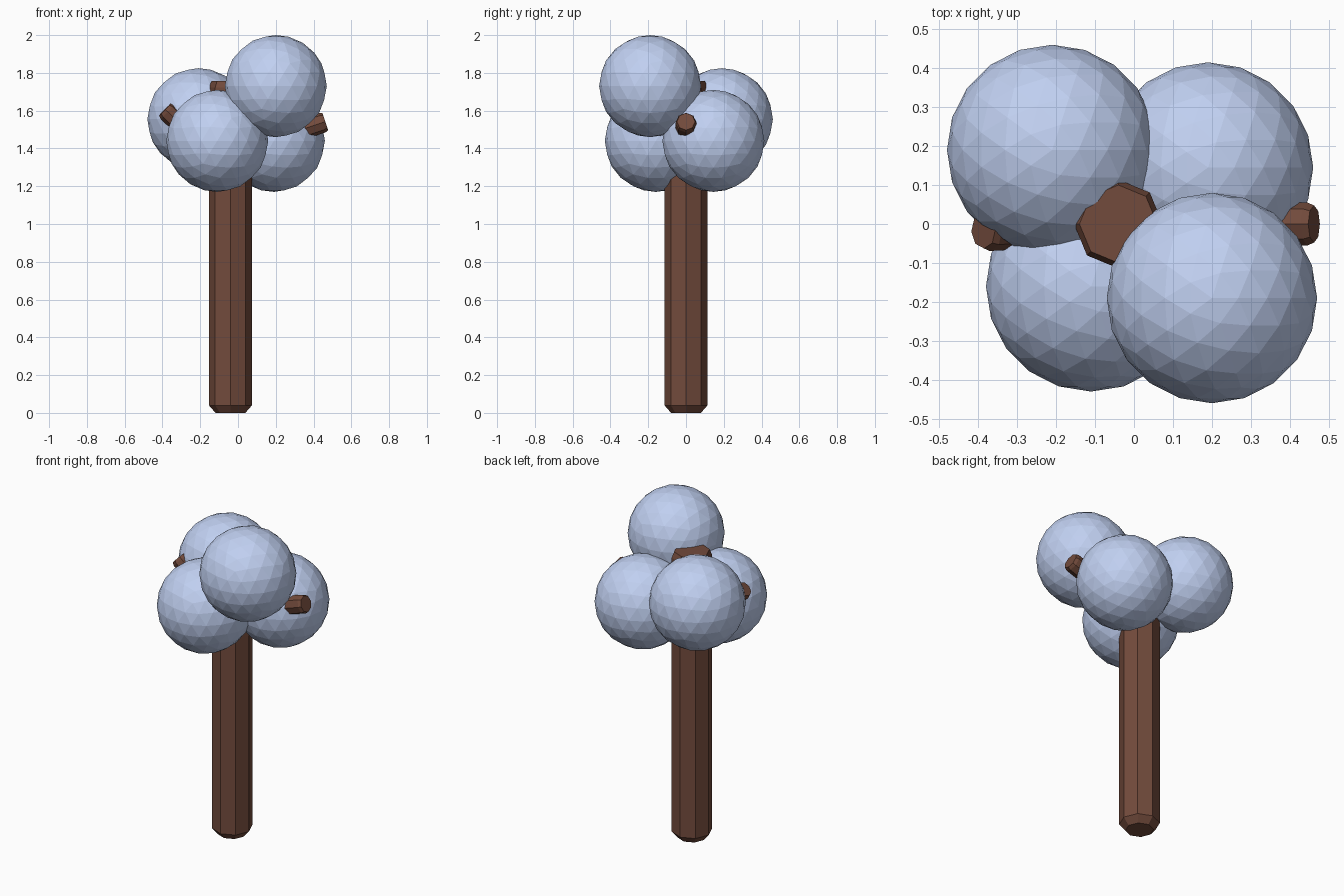
import bpy, bmesh, math
from mathutils import Vector

if "Cube" in bpy.data.objects:
    bpy.data.objects.remove(bpy.data.objects["Cube"])


def material(name, color):
    m = bpy.data.materials.new(name)
    m.diffuse_color = color
    m.use_nodes = True
    m.node_tree.nodes["Principled BSDF"].inputs["Base Color"].default_value = m.diffuse_color
    return m


BARK = material("bark", (0.17, 0.07, 0.045, 1))
LEAF = material("foliage", (0.53, 0.63, 0.88, 1))


def add_object(name, bm, mat):
    bmesh.ops.recalc_face_normals(bm, faces=bm.faces)
    mesh = bpy.data.meshes.new(name)
    bm.to_mesh(mesh)
    bm.free()
    mesh.materials.append(mat)
    obj = bpy.data.objects.new(name, mesh)
    bpy.context.collection.objects.link(obj)
    return obj


def limb(name, start, end, radius, chamfer, sides=8):
    """Eight-sided log with chamfered ends."""
    start, end = Vector(start), Vector(end)
    axis = end - start
    length = axis.length
    turn = axis.to_track_quat('Z', 'Y')
    profile = [(radius - chamfer, 0), (radius, chamfer * 1.15),
               (radius, length - chamfer), (radius - chamfer * 0.4, length)]
    bm = bmesh.new()
    rings = []
    for r, z in profile:
        ring = []
        for i in range(sides):
            a = math.tau * i / sides
            p = Vector((r * math.cos(a), r * math.sin(a), z))
            ring.append(bm.verts.new(start + turn @ p))
        rings.append(ring)
    for low, high in zip(rings, rings[1:]):
        for i in range(sides):
            j = (i + 1) % sides
            bm.faces.new((low[i], low[j], high[j], high[i]))
    bm.faces.new(rings[0][::-1])
    bm.faces.new(rings[-1])
    return add_object(name, bm, BARK)


# Trunk and the two side branches
limb("trunk", (-0.04, 0, 0), (-0.04, 0, 1.757), 0.114, 0.035)
limb("right_branch", (-0.04, 0, 1.375), (0.462, 0, 1.542), 0.055, 0.018)
limb("left_branch", (-0.04, 0, 1.28), (-0.387, -0.018, 1.606), 0.052, 0.018)

# Four faceted foliage balls
BALLS = {
    "foliage_back_left": (-0.21, 0.19, 1.555),
    "foliage_front_left": (-0.11, -0.16, 1.44),
    "foliage_front_right": (0.20, -0.19, 1.73),
    "foliage_back_right": (0.19, 0.145, 1.44),
}
for name, centre in BALLS.items():
    bm = bmesh.new()
    bmesh.ops.create_icosphere(bm, subdivisions=3, radius=0.27)
    add_object(name, bm, LEAF).location = centre
